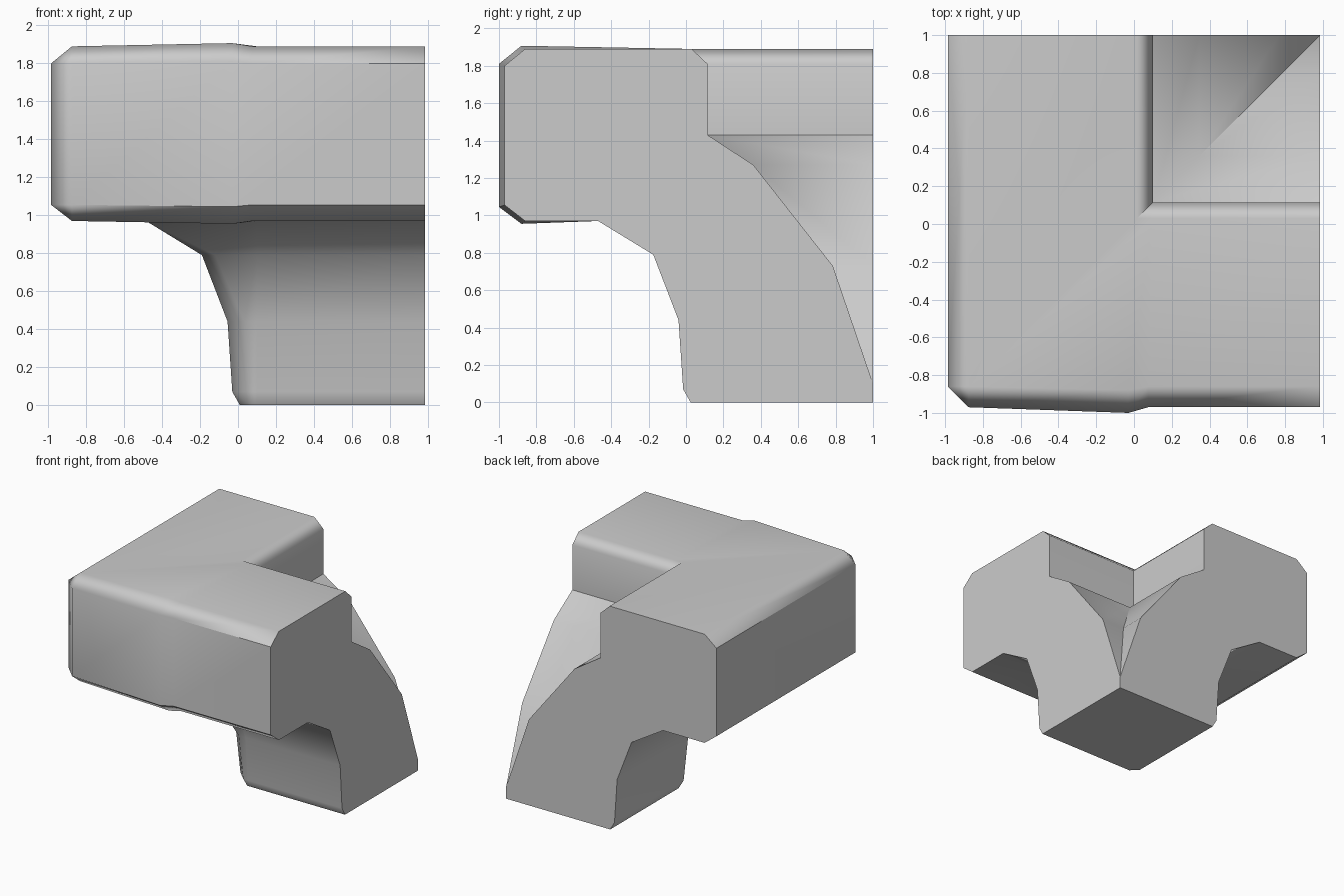
import bpy, bmesh

cube = bpy.data.objects.get("Cube")
if cube:
    bpy.data.objects.remove(cube, do_unlink=True)

OFF = 0.015    # offset of the mitre line: y = x + OFF
END = 0.985    # x of the cut end
STEP = 0.1     # x where the joint blends back into the plain run

# Moulding section: (y, z, corner chamfer, joint bulge in y, joint bulge in z)
SECTION = [
    (-0.97, 1.80, 0.11, -0.03, 0.01),
    (-0.86, 1.89, 0, -0.02, 0.017),
    (0.03, 1.89, 0, 0, 0),
    (0.115, 1.81, 0, 0, 0),
    (0.115, 1.43, 0, 0, 0),
    (0.36, 1.27, 0, 0, 0),
    (0.785, 0.73, 0, 0, 0),
    (1.0, 0.10, 0, 0, 0),
    (1.0, 0, 0, 0, 0),
    (0.025, 0, 0.06, 0, 0),
    (-0.015, 0.07, 0.09, 0, 0),
    (-0.04, 0.44, 0.09, 0, 0),
    (-0.175, 0.79, 0.07, 0, 0),
    (-0.47, 0.97, 0, 0, 0),
    (-0.86, 0.97, 0, -0.02, -0.015),
    (-0.97, 1.055, 0.11, -0.03, -0.01),
]

bm = bmesh.new()
verts = {}


def vert(p):
    key = tuple(round(c, 4) for c in p)
    if key not in verts:
        verts[key] = bm.verts.new(key)
    return verts[key]


def face(points):
    """Make a face, skipping corners that coincide."""
    ring = list(dict.fromkeys(vert(p) for p in points))
    if len(ring) > 2:
        bm.faces.new(ring)


def swap(p):
    """Reflect a point across the mitre line."""
    return (p[1] - OFF, p[0] + OFF, p[2])


def stations(y, z, chamfer, dy, dz, joint):
    """Points along the run, from the mitre to the cut end."""
    start = y - OFF + chamfer
    line = [(start, y, z)]
    if joint:
        if dy:
            line += [(-0.03, y + dy, z + dz), (0.075, y, z)]
        else:
            line += [(max(STEP, start), y, z)] * 2
    return line + [(END, y, z)]


front = [stations(*s, True) for s in SECTION]
side = [[swap(p) for p in stations(*s, False)] for s in SECTION]

# Both runs, their cut ends and the chamfered outer corner
for run in (front, side):
    for a, b in zip(run, run[1:] + run[:1]):
        for j in range(len(a) - 1):
            face([a[j], a[j + 1], b[j + 1], b[j]])
    face([line[-1] for line in run])
for i in range(len(SECTION)):
    k = (i + 1) % len(SECTION)
    face([front[i][0], front[k][0], side[k][0], side[i][0]])

bmesh.ops.recalc_face_normals(bm, faces=bm.faces)
mesh = bpy.data.meshes.new("corner_moulding")
bm.to_mesh(mesh)
bm.free()
moulding = bpy.data.objects.new("corner_moulding", mesh)
bpy.context.collection.objects.link(moulding)

# Plain grey finish
grey = bpy.data.materials.new("plain_grey")
grey.use_nodes = True
colour = (0.6, 0.6, 0.6, 1)
grey.diffuse_color = colour
grey.node_tree.nodes["Principled BSDF"].inputs["Base Color"].default_value = colour
mesh.materials.append(grey)

# Soft bevels with crisp cut ends and inner edges
bpy.context.view_layer.objects.active = moulding
moulding.select_set(True)
bpy.ops.object.shade_smooth_by_angle(angle=0.87)
weighted = moulding.modifiers.new("weighted_normals", 'WEIGHTED_NORMAL')
weighted.keep_sharp = True
